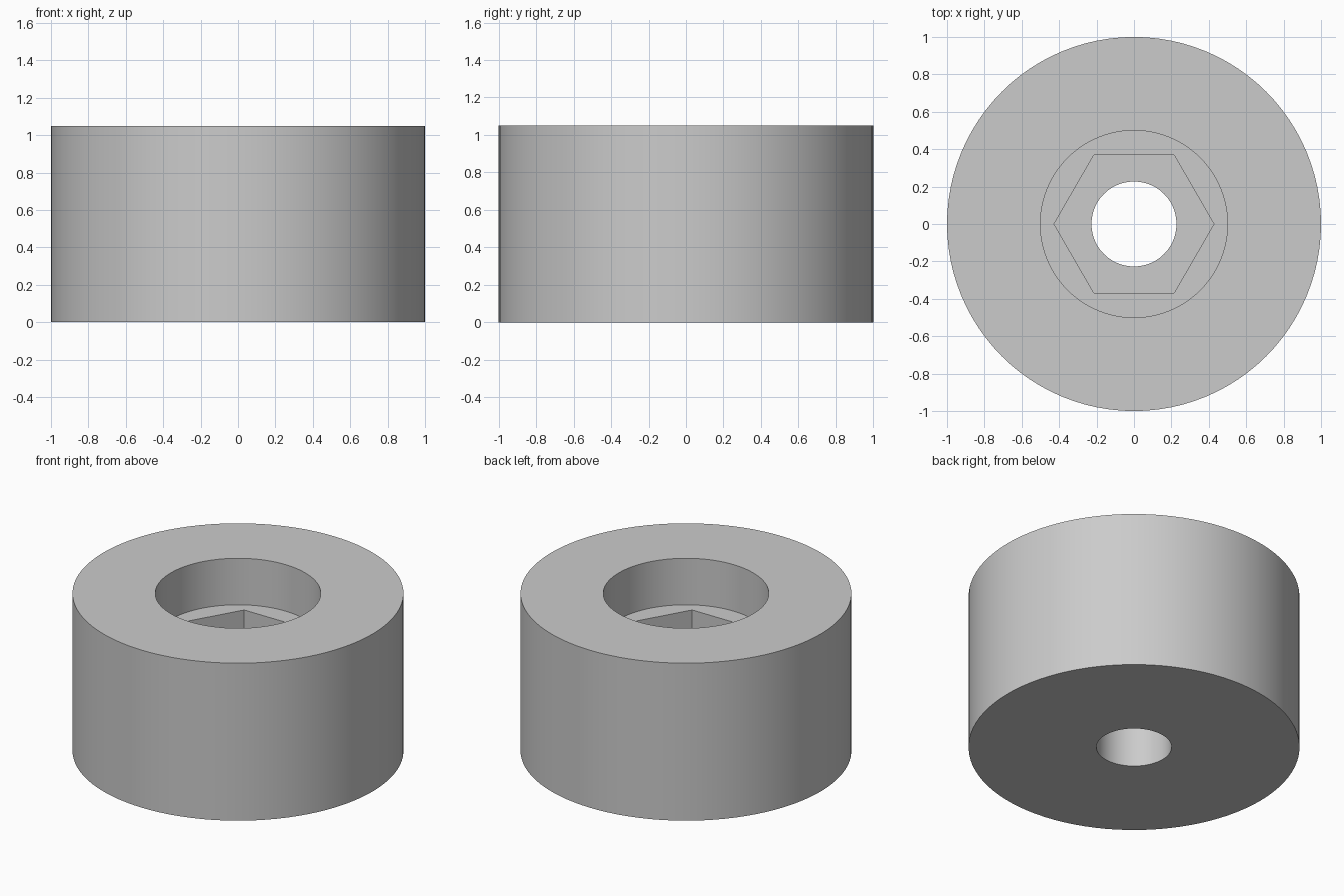
import bpy
import bmesh
from math import cos, sin, pi

cube = bpy.data.objects.get("Cube")
if cube:
    bpy.data.objects.remove(cube, do_unlink=True)

SEGMENTS = 96
HEIGHT, BORE_FLOOR, HEX_FLOOR = 1.05, 0.74, 0.42
OUTER, BORE, HEX_FLAT, HOLE = 1.0, 0.5, 0.37, 0.227


def circle(radius):
    return lambda angle: radius


def hexagon(flat):
    # Polar radius of a hexagon with corners on the x axis
    return lambda angle: flat / cos(angle % (pi / 3) - pi / 6)


# Cross-section, from the outer wall over the top and down through the bore
profile = [
    (circle(OUTER), 0), (circle(OUTER), HEIGHT),
    (circle(BORE), HEIGHT), (circle(BORE), BORE_FLOOR),
    (hexagon(HEX_FLAT), BORE_FLOOR), (hexagon(HEX_FLAT), HEX_FLOOR),
    (circle(HOLE), HEX_FLOOR), (circle(HOLE), 0),
]

bm = bmesh.new()
rings = []
for radius, z in profile:
    ring = []
    for i in range(SEGMENTS):
        # Integer step inside each sixth keeps the hexagon corners exact
        angle = 2 * pi * i / SEGMENTS
        r = radius(2 * pi * (i % (SEGMENTS // 6)) / SEGMENTS)
        ring.append(bm.verts.new((r * cos(angle), r * sin(angle), z)))
    rings.append(ring)

# Join neighbouring rings, the last one back to the first
for k, low in enumerate(rings):
    high = rings[(k + 1) % len(rings)]
    for i in range(SEGMENTS):
        j = (i + 1) % SEGMENTS
        bm.faces.new((low[i], low[j], high[j], high[i]))
bmesh.ops.recalc_face_normals(bm, faces=bm.faces)

mesh = bpy.data.meshes.new("round_spacer")
bm.to_mesh(mesh)
bm.free()

# Plain grey
grey = bpy.data.materials.new("grey")
grey.use_nodes = True
colour = (0.6, 0.6, 0.6, 1)
grey.diffuse_color = colour
grey.node_tree.nodes["Principled BSDF"].inputs["Base Color"].default_value = colour
mesh.materials.append(grey)

spacer = bpy.data.objects.new("round_spacer", mesh)
bpy.context.collection.objects.link(spacer)
bpy.ops.object.select_all(action="DESELECT")
spacer.select_set(True)
bpy.context.view_layer.objects.active = spacer
bpy.ops.object.shade_smooth_by_angle(angle=pi / 6)
